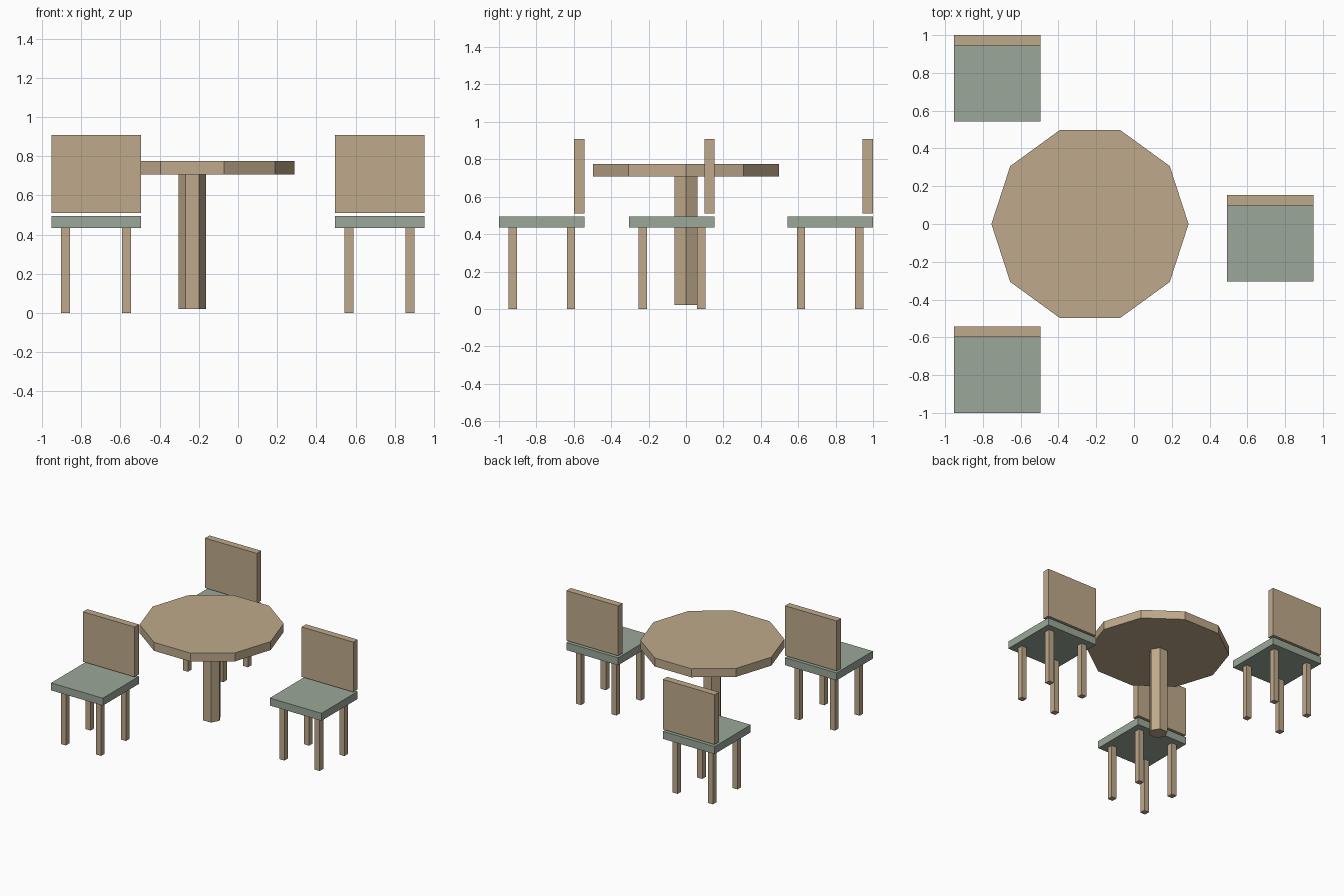
import bpy

if "Cube" in bpy.data.objects:
    bpy.data.objects.remove(bpy.data.objects["Cube"])


def material(name, color):
    mat = bpy.data.materials.new(name)
    mat.diffuse_color = (*color, 1)
    mat.use_nodes = True
    mat.node_tree.nodes["Principled BSDF"].inputs["Base Color"].default_value = mat.diffuse_color
    return mat


WOOD = material("wood", (0.52, 0.40, 0.26))
FABRIC = material("fabric", (0.33, 0.39, 0.32))


def finish(name, mat):
    obj = bpy.context.object
    obj.name = name
    obj.data.materials.append(mat)
    bpy.ops.object.transform_apply(location=False, rotation=False, scale=True)
    return obj


def box(name, x, y, z0, z1, sx, sy, mat):
    bpy.ops.mesh.primitive_cube_add(size=1, location=(x, y, (z0 + z1) / 2))
    bpy.context.object.scale = (sx, sy, z1 - z0)
    return finish(name, mat)


def prism(name, sides, radius, x, z0, z1, mat):
    # Turned so that one corner points along x
    bpy.ops.mesh.primitive_cylinder_add(vertices=sides, radius=radius, depth=z1 - z0,
                                        location=(x, 0, (z0 + z1) / 2),
                                        rotation=(0, 0, 1.5707963))
    return finish(name, mat)


# Table: ten-sided top on a six-sided column
TABLE_X = -0.233
prism("table_top", 10, 0.522, TABLE_X, 0.707, 0.775, WOOD)
prism("table_column", 6, 0.07, TABLE_X, 0.02, 0.707, WOOD)

# Chairs: padded seat, floating backrest at +y, four square legs
SEAT, BACK, LEG, LEG_OFFSET = 0.457, 0.055, 0.045, 0.156


def chair(label, x, y):
    box(label + "_seat", x, y, 0.434, 0.494, SEAT, SEAT, FABRIC)
    box(label + "_backrest", x, y + (SEAT - BACK) / 2, 0.51, 0.909, SEAT, BACK, WOOD)
    for side, sx in (("left", -1), ("right", 1)):
        for end, sy in (("front", -1), ("back", 1)):
            box(f"{label}_{end}_{side}_leg", x + sx * LEG_OFFSET, y + sy * LEG_OFFSET,
                0, 0.434, LEG, LEG, WOOD)


chair("front_chair", -0.724, -0.771)
chair("back_chair", -0.724, 0.771)
chair("right_chair", 0.722, -0.075)
